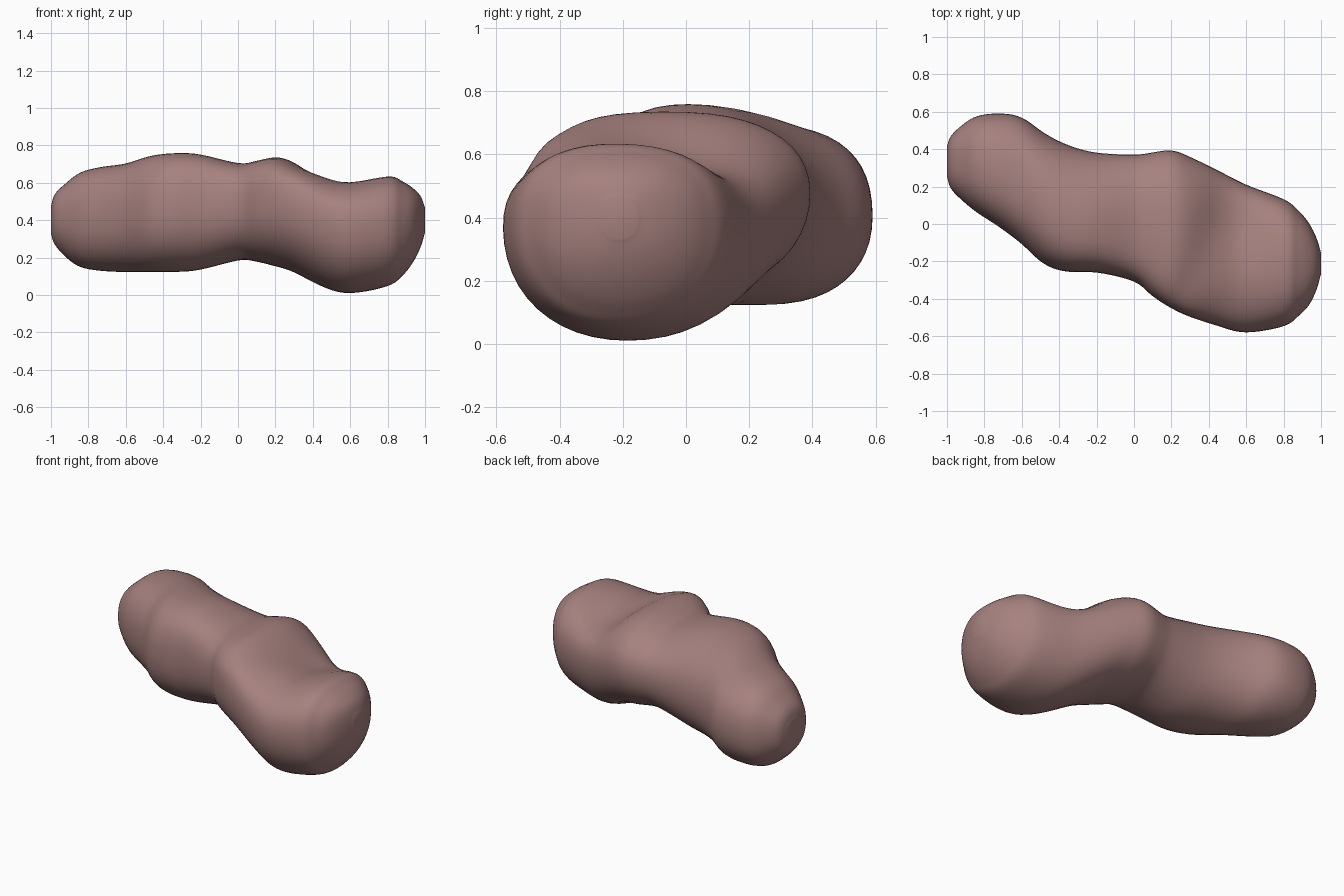
import bpy, bmesh, math

if "Cube" in bpy.data.objects:
    bpy.data.objects.remove(bpy.data.objects["Cube"])

# Cross-sections along x: x, y min, y max, z bottom, z top, z of widest point
SECTIONS = [
    (-1.00, 0.26, 0.41, 0.33, 0.47, 0.40),
    (-0.98, 0.19, 0.47, 0.27, 0.54, 0.40),
    (-0.92, 0.125, 0.53, 0.20, 0.60, 0.40),
    (-0.84, 0.06, 0.58, 0.145, 0.66, 0.40),
    (-0.72, -0.02, 0.595, 0.125, 0.69, 0.40),
    (-0.60, -0.11, 0.575, 0.12, 0.705, 0.41),
    (-0.48, -0.22, 0.49, 0.12, 0.745, 0.42),
    (-0.35, -0.26, 0.425, 0.12, 0.762, 0.43),
    (-0.20, -0.26, 0.385, 0.13, 0.757, 0.44),
    (0.00, -0.31, 0.375, 0.185, 0.705, 0.46),
    (0.10, -0.39, 0.387, 0.175, 0.72, 0.47),
    (0.20, -0.455, 0.40, 0.15, 0.74, 0.48),
    (0.30, -0.50, 0.365, 0.12, 0.72, 0.46),
    (0.45, -0.55, 0.29, 0.04, 0.645, 0.41),
    (0.60, -0.587, 0.215, 0.003, 0.61, 0.37),
    (0.80, -0.55, 0.135, 0.045, 0.642, 0.37),
    (0.88, -0.495, 0.075, 0.10, 0.61, 0.38),
    (0.94, -0.43, 0.00, 0.18, 0.57, 0.39),
    (0.98, -0.34, -0.085, 0.265, 0.525, 0.39),
    (1.00, -0.26, -0.16, 0.34, 0.46, 0.40),
]
STEPS, SIDES = 5, 48


def smooth_step(p0, p1, p2, p3, t):
    """Catmull-Rom blend between p1 and p2."""
    return tuple(0.5 * (2 * b + (c - a) * t + (2 * a - 5 * b + 4 * c - d) * t * t
                        + (3 * b - a - 3 * c + d) * t ** 3)
                 for a, b, c, d in zip(p0, p1, p2, p3))


def sections():
    n = len(SECTIONS)
    for i in range(n - 1):
        p = [SECTIONS[min(max(i + k, 0), n - 1)] for k in (-1, 0, 1, 2)]
        for s in range(STEPS):
            yield smooth_step(*p, s / STEPS)
    yield SECTIONS[-1]


def sq(v, n):
    return math.copysign(abs(v) ** (2 / n), v)


def dents(x, y):
    """Depth of the folds in the upper surface."""
    v = y + 0.05
    fold = x - 0.42 - (0.5 if v < 0 else 0.25) * v
    d = 0.022 * math.exp(-(fold / 0.075) ** 2)
    d += 0.05 * math.exp(-((x - 0.58) / 0.15) ** 2 - (y / 0.15) ** 2)
    return d


# Lumpy rounded body lofted through the sections
bm = bmesh.new()
rings = []
for x, y0, y1, z0, z1, zc in sections():
    ring = []
    middle = math.exp(-((x + 0.25) / 0.28) ** 2)
    shoulder = math.exp(-((x - 0.2) / 0.2) ** 2)
    for k in range(SIDES):
        a = 2 * math.pi * k / SIDES
        c, s = math.cos(a), math.sin(a)
        front = 0.5 - 0.5 * c
        n = 2.15
        if s > 0:
            n = 2.45 - 0.2 * middle * (1 - front) + 0.6 * shoulder * front
        y = (y0 + y1) / 2 + (y1 - y0) / 2 * sq(c, n)
        z = zc + (z1 - zc if s > 0 else zc - z0) * sq(s, n)
        if s > 0:
            y -= (0.07 * middle + 0.04 * shoulder) * s * s
            z -= dents(x, y) * s
        ring.append(bm.verts.new((x, y, z)))
    rings.append(ring)
for r0, r1 in zip(rings, rings[1:]):
    for k in range(SIDES):
        j = (k + 1) % SIDES
        bm.faces.new((r0[k], r0[j], r1[j], r1[k]))
# Rounded end caps
for ring in (rings[0], rings[-1]):
    bm.faces.new(ring)
bmesh.ops.recalc_face_normals(bm, faces=bm.faces)
# Soften the ridges left between sections
for _ in range(6):
    bmesh.ops.smooth_vert(bm, verts=bm.verts, factor=0.5,
                          use_axis_x=False, use_axis_y=True, use_axis_z=True)
mesh = bpy.data.meshes.new("lumpy_body")
bm.to_mesh(mesh)
bm.free()
mesh.shade_smooth()

mat = bpy.data.materials.new("dusty rose brown")
mat.diffuse_color = (0.38, 0.22, 0.21, 1)
mat.use_nodes = True
mat.node_tree.nodes["Principled BSDF"].inputs["Base Color"].default_value = mat.diffuse_color
mesh.materials.append(mat)
body = bpy.data.objects.new("lumpy_body", mesh)
bpy.context.collection.objects.link(body)
